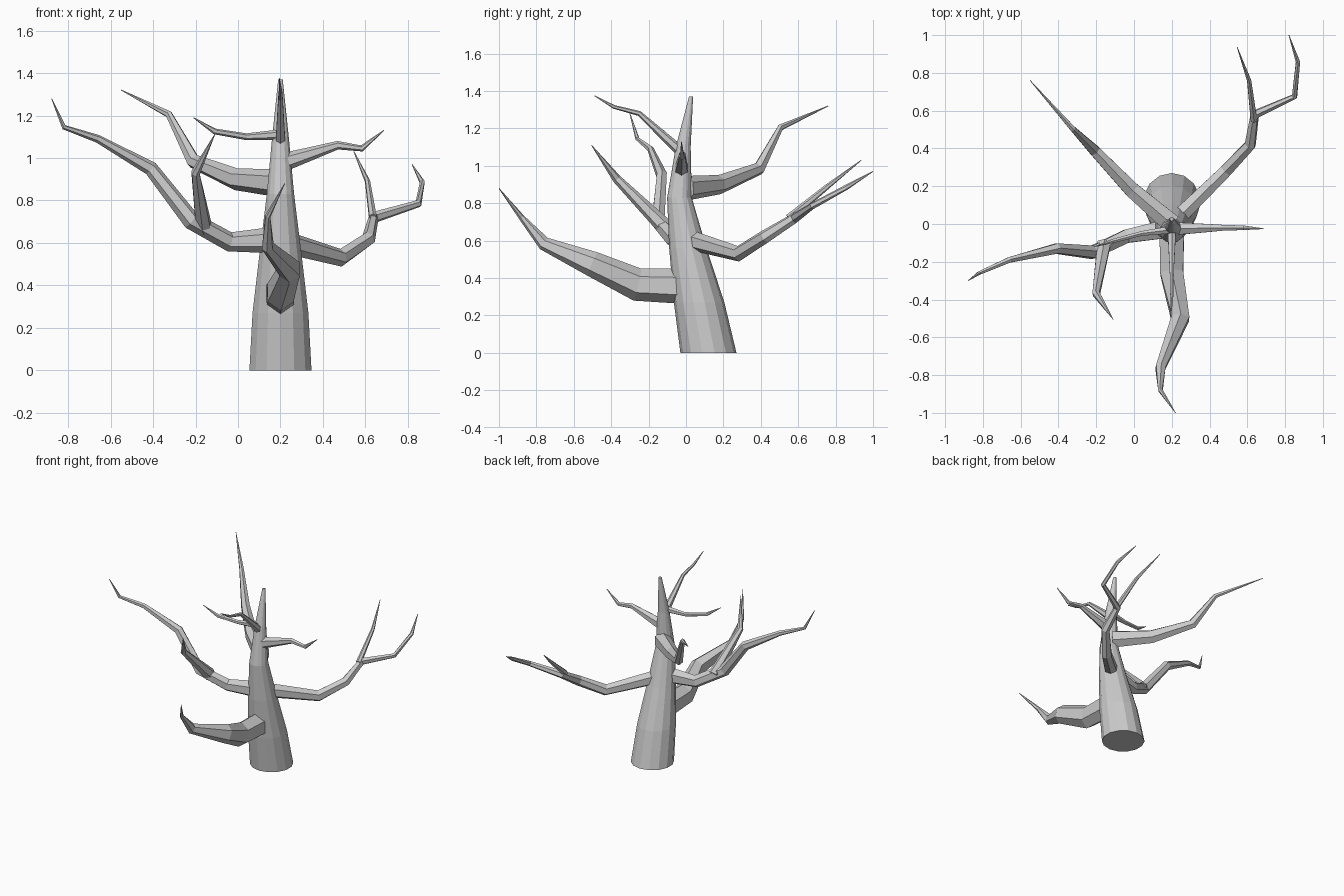
import bpy, bmesh, math
from mathutils import Vector

if "Cube" in bpy.data.objects:
    bpy.data.objects.remove(bpy.data.objects["Cube"])


def limb(name, points, sides=6, level_rings=False, narrow=0.9):
    """Faceted tapering tube through (x, y, z, radius) points, capped at both ends."""
    path = [Vector(p[:3]) for p in points]
    bm = bmesh.new()
    rings = []
    for i, (centre, p) in enumerate(zip(path, points)):
        # ring axes: level for the trunk, square to the path for branches
        if level_rings:
            side, up = Vector((1, 0, 0)), Vector((0, 1, 0))
        else:
            tangent = Vector()
            if i > 0:
                tangent += (centre - path[i - 1]).normalized()
            if i < len(path) - 1:
                tangent += (path[i + 1] - centre).normalized()
            tangent.normalize()
            side = tangent.cross(Vector((0, 0, 1))).normalized()
            up = side.cross(tangent)
            side = side * narrow
        ring = []
        for k in range(sides):
            a = math.tau * k / sides + math.pi / 2
            ring.append(bm.verts.new(centre + p[3] * (side * math.cos(a) + up * math.sin(a))))
        rings.append(ring)
    for a, b in zip(rings, rings[1:]):
        for k in range(sides):
            n = (k + 1) % sides
            bm.faces.new((a[k], a[n], b[n], b[k]))
    bm.faces.new(rings[0][::-1])
    bm.faces.new(rings[-1])
    bmesh.ops.recalc_face_normals(bm, faces=bm.faces)
    mesh = bpy.data.meshes.new(name)
    bm.to_mesh(mesh)
    bm.free()
    obj = bpy.data.objects.new(name, mesh)
    bpy.context.collection.objects.link(obj)
    return obj


# Trunk, leaning forward then straightening
limb("trunk", [(.2, .12, 0, .15), (.2, .07, .27, .135), (.2, .01, .56, .1),
               (.2, -.035, .83, .066), (.2, -.015, 1.1, .04), (.2, .027, 1.37, .011)],
     sides=14, level_rings=True)

# Long left branch and its offshoot
limb("left_branch", [(.2, -.02, .615, .065), (-.04, -.065, .605, .046), (-.22, -.15, .705, .043),
                     (-.41, -.13, .95, .034), (-.66, -.19, 1.09, .019),
                     (-.82, -.26, 1.145, .012), (-.878, -.3, 1.28, .002)])
limb("left_offshoot", [(-.16, -.11, .67, .045), (-.2, -.37, .93, .024), (-.11, -.505, 1.11, .002)])

# Back right branch and its fork
limb("back_right_branch", [(.2, 0, .61, .055), (.485, .28, .53, .042), (.615, .42, .62, .036),
                           (.64, .58, .72, .028), (.85, .675, .785, .018),
                           (.868, .857, .885, .014), (.82, 1, .97, .002)])
limb("back_right_fork", [(.635, .55, .72, .022), (.61, .757, .89, .014), (.546, .937, 1.03, .002)])

# Thick front branch
limb("front_branch", [(.2, .02, .355, .095), (.2, -.26, .365, .088), (.245, -.5, .475, .068),
                      (.14, -.76, .585, .037), (.14, -.88, .725, .016), (.22, -1, .88, .002)],
     narrow=.8)

# Upper branches
limb("back_left_branch", [(.2, 0, .88, .066), (-.01, .18, .9, .052), (-.21, .39, .985, .036),
                          (-.325, .505, 1.205, .018), (-.55, .76, 1.32, .002)])
limb("right_branch", [(.2, -.025, .975, .045), (.47, -.02, 1.06, .02),
                      (.583, -.02, 1.045, .015), (.687, -.025, 1.13, .002)])
limb("upper_left_branch", [(.2, -.03, 1.11, .025), (.04, -.05, 1.1, .016),
                           (-.11, -.09, 1.125, .014), (-.21, -.12, 1.19, .002)])
limb("upper_front_branch", [(.2, -.01, 1.06, .03), (.2, -.25, 1.28, .014),
                            (.2, -.385, 1.315, .01), (.195, -.49, 1.375, .002)])
